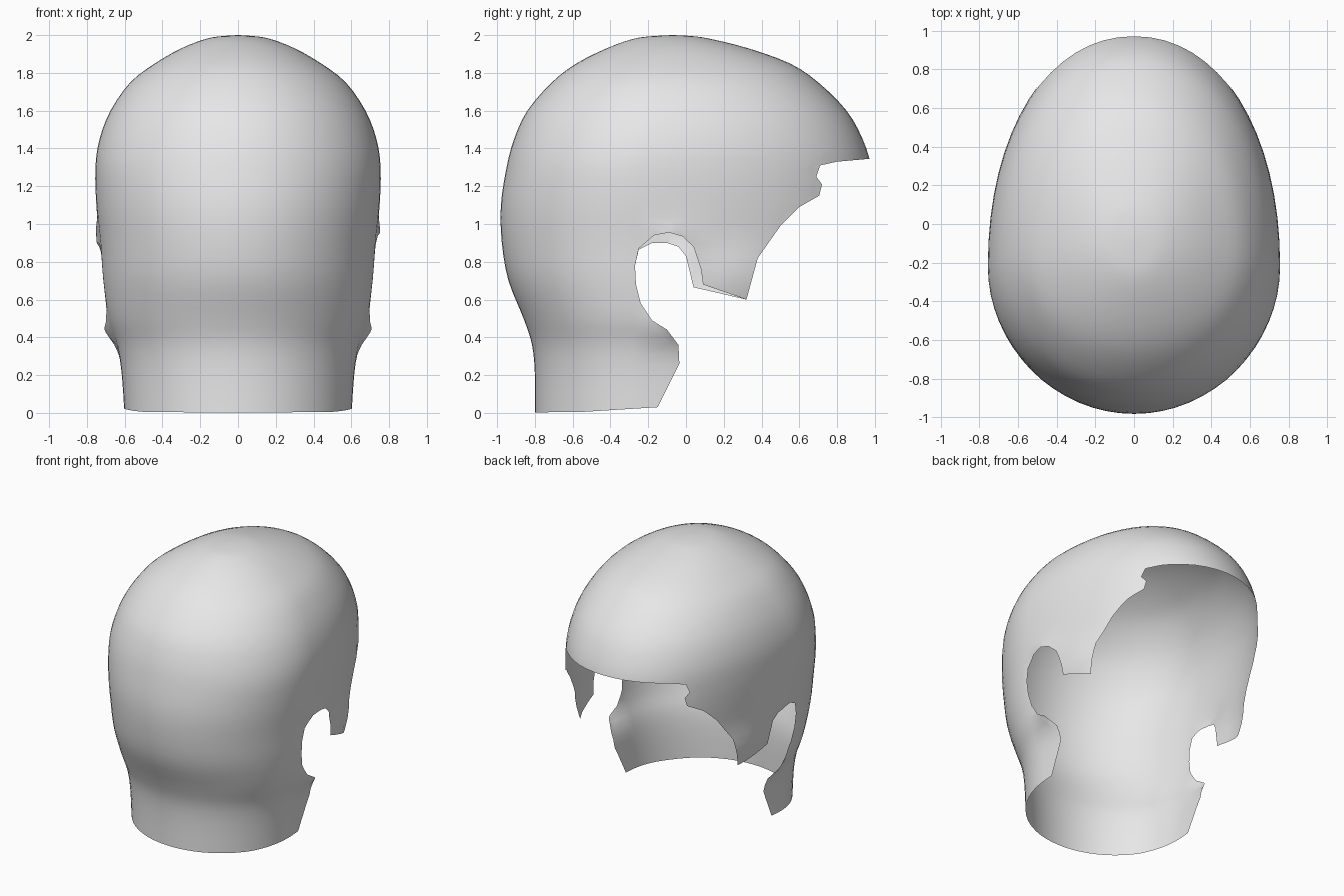
import bpy, bmesh, math
from mathutils import Vector
from mathutils.geometry import intersect_point_line

cube = bpy.data.objects.get("Cube")
if cube:
    bpy.data.objects.remove(cube)

# Shell levels: height, back y, front y, half width
LEVELS = [
    (-0.03, -0.80, 0.9, 0.60), (0.2, -0.80, 0.92, 0.615), (0.36, -0.815, 0.95, 0.64),
    (0.5, -0.86, 0.98, 0.685), (0.7, -0.94, 0.99, 0.715), (0.9, -0.975, 0.99, 0.73),
    (1.1, -0.98, 0.99, 0.75), (1.3, -0.95, 0.98, 0.755), (1.45, -0.91, 0.935, 0.733),
    (1.6, -0.84, 0.85, 0.675), (1.75, -0.71, 0.70, 0.57), (1.85, -0.58, 0.55, 0.44),
    (1.93, -0.42, 0.33, 0.30), (1.98, -0.28, 0.13, 0.17), (1.995, -0.17, 0.03, 0.08),
    (2.0, -0.07, -0.07, 0.0),
]
# Soft outward swellings around the ears: y, z, amount, radius
FLARES = [(-0.07, 0.46, 0.05, 0.10), (-0.05, 0.93, 0.03, 0.08), (0.27, 0.72, 0.03, 0.16)]

# Face opening edge as (y, z), with a different ear arch on each side
BROW = [(1.2, 1.36), (0.97, 1.345), (0.8, 1.33), (0.71, 1.31), (0.69, 1.25), (0.72, 1.21),
        (0.705, 1.15), (0.6, 1.09), (0.5, 0.99), (0.38, 0.82), (0.32, 0.60)]
ARCH = {
    1: [(0.09, 0.68), (0.08, 0.76), (0.04, 0.88), (-0.02, 0.935), (-0.09, 0.955),
        (-0.17, 0.94), (-0.25, 0.87)],
    -1: [(0.04, 0.665), (0.0, 0.83), (-0.04, 0.88), (-0.1, 0.9), (-0.18, 0.9), (-0.25, 0.865)],
}
NAPE = [(-0.27, 0.78), (-0.265, 0.68), (-0.24, 0.58), (-0.18, 0.49), (-0.1, 0.44),
        (-0.04, 0.36), (-0.035, 0.26), (-0.15, 0.03), (-0.55, 0.005), (-1.1, 0.0)]
CLOSE = [(-1.1, -0.3), (1.2, -0.3)]
SIDES = 64
STEPS = 3


def spline(a, b, c, d, t):
    """Catmull-Rom blend of four rows."""
    return [0.5 * (2 * q + (r - p) * t + (2 * p - 5 * q + 4 * r - s) * t * t
                   + (3 * q - p - 3 * r + s) * t ** 3) for p, q, r, s in zip(a, b, c, d)]


def smooth_rows(rows):
    padded = [rows[0]] + rows + [rows[-1]]
    out = [spline(*padded[i:i + 4], k / STEPS)
           for i in range(len(rows) - 1) for k in range(STEPS)]
    return out


def ring_point(row, angle):
    """Egg section: round at the back, longer and fuller at the front."""
    z, back, front, width = row
    mid = -0.22 + 0.15 * max(0, min(1, (z - 1.3) / 0.7))
    s, c = math.sin(angle), math.cos(angle)
    power = 2 / 2.1 if s > 0 else 1
    x = width * math.copysign(abs(c) ** power, c) if abs(c) > 1e-6 else 0
    y = mid + abs(s) ** power * ((front - mid) if s > 0 else (back - mid))
    if x:
        for fy, fz, amount, radius in FLARES:
            near = math.exp(-((y - fy) ** 2 + (z - fz) ** 2) / radius ** 2)
            x += math.copysign(amount * near, x) * min(1, abs(x) / 0.5)
    return x, y, z


def inside(p, poly):
    hit = False
    for (y1, z1), (y2, z2) in zip(poly, poly[1:] + poly[:1]):
        if (z1 > p.z) != (z2 > p.z) and p.y < (y2 - y1) * (p.z - z1) / (z2 - z1) + y1:
            hit = not hit
    return hit


def near_segment(p, a, b):
    q = Vector((0, p.y, p.z))
    point, t = intersect_point_line(q, a, b)
    point = a.lerp(b, max(0, min(1, t)))
    return (q - point).length < 0.1


# Loft the full head shell
bm = bmesh.new()
rings = [[bm.verts.new(ring_point(row, 2 * math.pi * i / SIDES)) for i in range(SIDES)]
         for row in smooth_rows(LEVELS)]
for low, high in zip(rings, rings[1:]):
    for i in range(SIDES):
        j = (i + 1) % SIDES
        bm.faces.new((low[i], low[j], high[j], high[i]))
crown = bm.verts.new((0, LEVELS[-1][1], LEVELS[-1][0]))
for i in range(SIDES):
    bm.faces.new((rings[-1][i], rings[-1][(i + 1) % SIDES], crown))

# Split along the opening edge on each side, then remove the opening
for side in (1, -1):
    edge = BROW + ARCH[side] + NAPE
    for (y1, z1), (y2, z2) in zip(edge, edge[1:]):
        a, b = Vector((0, y1, z1)), Vector((0, y2, z2))
        faces = [f for f in bm.faces if f.calc_center_median().x * side > 0
                 and near_segment(f.calc_center_median(), a, b)]
        geom = set(faces)
        for f in faces:
            geom.update(f.edges)
            geom.update(f.verts)
        bmesh.ops.bisect_plane(bm, geom=list(geom), dist=1e-5, plane_co=a,
                               plane_no=(0, z2 - z1, y1 - y2))
    gone = [f for f in bm.faces if f.calc_center_median().x * side > 0
            and inside(f.calc_center_median(), edge + CLOSE)]
    bmesh.ops.delete(bm, geom=gone, context="FACES")

mesh = bpy.data.meshes.new("head_shell")
bm.to_mesh(mesh)
bm.free()
for poly in mesh.polygons:
    poly.use_smooth = True
shell = bpy.data.objects.new("head_shell", mesh)
bpy.context.collection.objects.link(shell)

# Plain grey finish
grey = bpy.data.materials.new("light_grey")
grey.use_nodes = True
colour = (0.8, 0.8, 0.8, 1)
grey.diffuse_color = colour
grey.node_tree.nodes["Principled BSDF"].inputs["Base Color"].default_value = colour
mesh.materials.append(grey)
